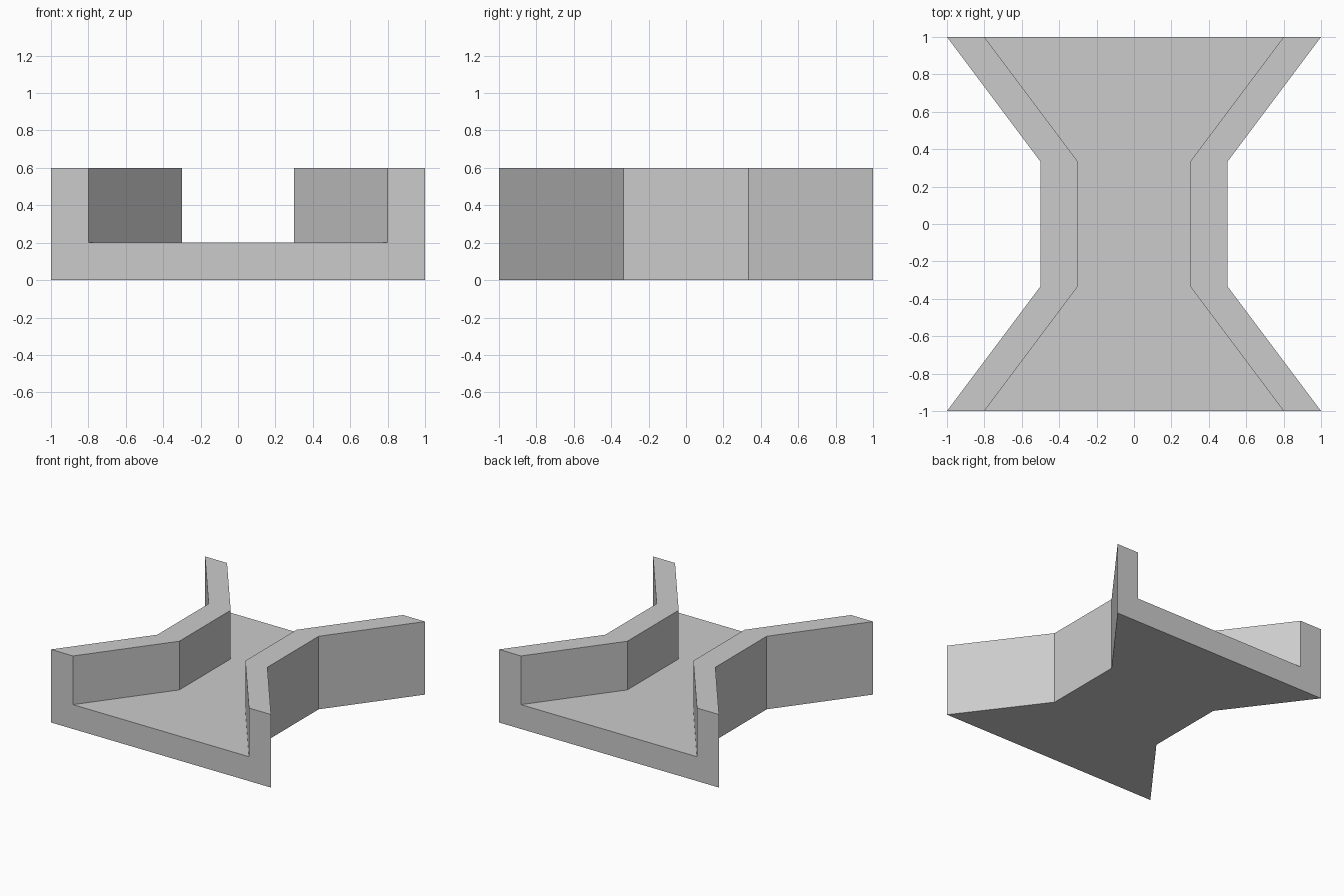
import bpy
import bmesh

default = bpy.data.objects.get("Cube")
if default:
    bpy.data.objects.remove(default, do_unlink=True)

WALL, FLOOR, HEIGHT = 0.2, 0.2, 0.6
# Stations along the channel: y position and outer half width
STATIONS = [(-1, 1), (-1 / 3, 0.5), (1 / 3, 0.5), (1, 1)]

grey = bpy.data.materials.new("light_grey")
grey.use_nodes = True
color = (0.6, 0.6, 0.6, 1)
grey.diffuse_color = color
grey.node_tree.nodes["Principled BSDF"].inputs["Base Color"].default_value = color


def u_section(bm, y, outer):
    """U-shaped cross-section: floor with a wall on each side."""
    inner = outer - WALL
    half = [(outer, 0), (outer, HEIGHT), (inner, HEIGHT), (inner, FLOOR)]
    points = half + [(-x, z) for x, z in reversed(half)]
    return [bm.verts.new((x, y, z)) for x, z in points]


# Loft the section through the stations and cap both open ends
bm = bmesh.new()
rings = [u_section(bm, y, w) for y, w in STATIONS]
for a, b in zip(rings, rings[1:]):
    for i in range(len(a)):
        j = (i + 1) % len(a)
        bm.faces.new((a[i], a[j], b[j], b[i]))
bm.faces.new(rings[0])
bm.faces.new(rings[-1])
bmesh.ops.recalc_face_normals(bm, faces=bm.faces)

mesh = bpy.data.meshes.new("flared_channel")
bm.to_mesh(mesh)
bm.free()
mesh.materials.append(grey)
channel = bpy.data.objects.new("flared_channel", mesh)
bpy.context.collection.objects.link(channel)
